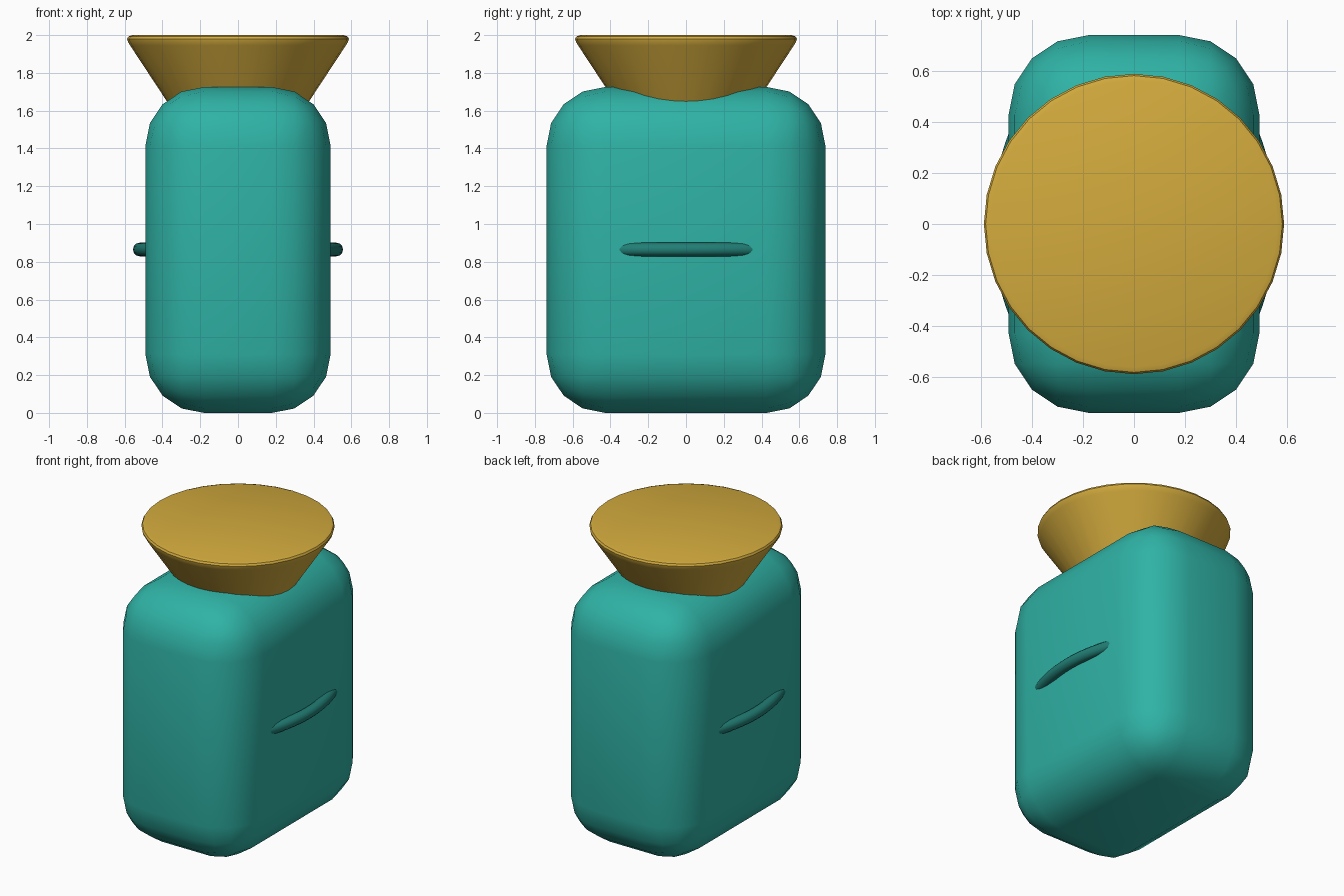
import bpy, bmesh, math
from mathutils import Vector

if "Cube" in bpy.data.objects:
    bpy.data.objects.remove(bpy.data.objects["Cube"])


def material(name, rgb):
    m = bpy.data.materials.new(name)
    lin = [(c / 255 / 12.92) if c < 11 else ((c / 255 + 0.055) / 1.055) ** 2.4 for c in rgb]
    m.diffuse_color = (*lin, 1)
    m.use_nodes = True
    m.node_tree.nodes["Principled BSDF"].inputs["Base Color"].default_value = m.diffuse_color
    return m


teal = material("teal", (47, 178, 165))
dark_teal = material("dark teal", (33, 126, 117))
gold = material("gold", (211, 171, 61))


def add_object(name, bm, mat, angle):
    bmesh.ops.recalc_face_normals(bm, faces=bm.faces[:])
    mesh = bpy.data.meshes.new(name)
    bm.to_mesh(mesh)
    bm.free()
    mesh.materials.append(mat)
    ob = bpy.data.objects.new(name, mesh)
    bpy.context.collection.objects.link(ob)
    bpy.ops.object.select_all(action='DESELECT')
    ob.select_set(True)
    bpy.context.view_layer.objects.active = ob
    bpy.ops.object.shade_smooth_by_angle(angle=math.radians(angle))
    return ob


def skin(bm, rings):
    """Join closed rings of points into a capped tube."""
    loops = [[bm.verts.new(p) for p in ring] for ring in rings]
    n = len(loops[0])
    for a, b in zip(loops, loops[1:]):
        for i in range(n):
            j = (i + 1) % n
            bm.faces.new((a[i], a[j], b[j], b[i]))
    bm.faces.new(loops[0])
    bm.faces.new(loops[-1])


# Body: box with wide rounded edges
bm = bmesh.new()
bmesh.ops.create_cube(bm, size=1)
bmesh.ops.scale(bm, vec=(0.98, 1.476, 1.725), verts=bm.verts)
bmesh.ops.translate(bm, vec=(0, 0, 0.8625), verts=bm.verts)
bmesh.ops.bevel(bm, geom=bm.edges[:], offset=0.31, segments=4, profile=0.5,
                affect='EDGES', clamp_overlap=True)
add_object("body", bm, teal, 60)

# Lid: flared cone with a softened rim, sunk into the body
profile = [(0.278, 1.5), (0.571, 1.945), (0.583, 1.965), (0.587, 1.98), (0.58, 1.993), (0.56, 2.0)]
bm = bmesh.new()
skin(bm, [[(r * math.cos(math.tau * i / 32), r * math.sin(math.tau * i / 32), z)
           for i in range(32)] for r, z in profile])
add_object("flared_lid", bm, gold, 40)

# Handles: bowed round bars, partly sunk into each side
ARC, TUBE = 0.95, 0.036
for side, name in ((1, "right_handle"), (-1, "left_handle")):
    bm = bmesh.new()
    rings = []
    for k in range(17):
        a = math.radians(-25 + 50 * k / 16)
        out = Vector((side * math.cos(a), math.sin(a), 0))
        centre = Vector((side * (0.52 - ARC), 0, 0.865)) + out * ARC
        rings.append([centre + TUBE * (out * math.cos(t) + Vector((0, 0, math.sin(t))))
                      for t in (math.tau * i / 12 for i in range(12))])
    skin(bm, rings)
    add_object(name, bm, dark_teal, 50)
